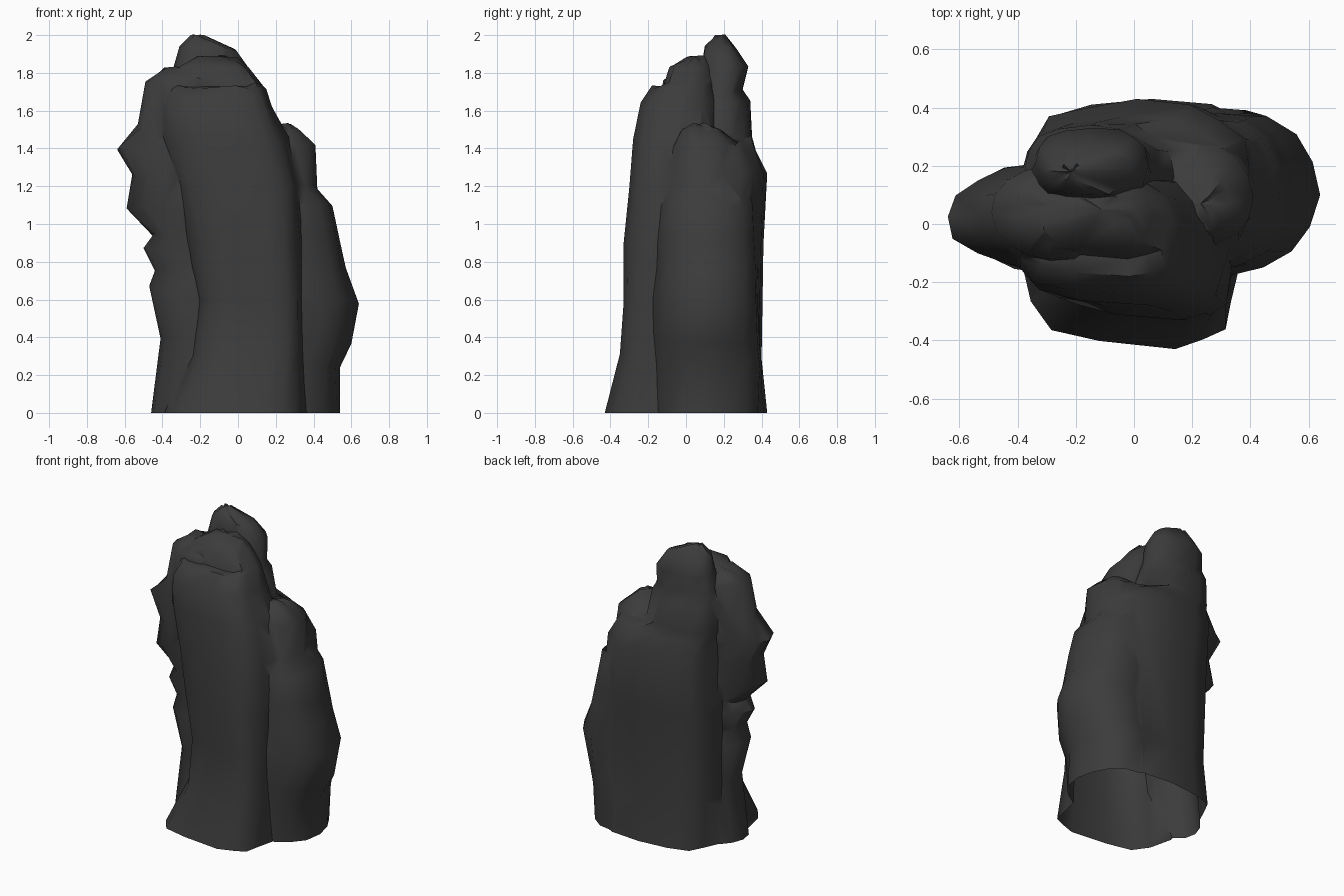
import bpy
import bmesh
import math
import random
from mathutils import Vector

default_cube = bpy.data.objects.get("Cube")
if default_cube:
    bpy.data.objects.remove(default_cube, do_unlink=True)

# Dark stone colour shared by every column
stone = bpy.data.materials.new("dark_stone")
stone.use_nodes = True
stone_colour = (0.045, 0.045, 0.045, 1)
stone.diffuse_color = stone_colour
shader = stone.node_tree.nodes["Principled BSDF"]
shader.inputs["Base Color"].default_value = stone_colour
shader.inputs["Roughness"].default_value = 0.9


def ring_point(angle, left, right, front, back, squareness, lean):
    """Point on a rounded box outline; lean slides the front ridge sideways."""
    c, s = math.cos(angle), math.sin(angle)
    power = 2 / squareness
    px = math.copysign(abs(c) ** power, c)
    py = math.copysign(abs(s) ** power, s)
    x = (left + right) / 2 + px * (right - left) / 2
    y = (front + back) / 2 + py * (back - front) / 2
    return x - lean * py * (1 - abs(px)) * (right - left), y


def rock_column(name, rows, seed, sides=16, squareness=2.6, rough=0.06, lean=0.0):
    """Loft weathered rings, each row being height, left, right, front, back."""
    rng = random.Random(seed)
    bm = bmesh.new()
    flutes = [rng.uniform(-rough, rough / 3) for _ in range(sides)]
    rings = []
    for z, left, right, front, back in rows:
        cx, cy = (left + right) / 2, (front + back) / 2
        ring = []
        for i in range(sides):
            x, y = ring_point(math.tau * i / sides, left, right, front, back, squareness, lean)
            # Keep the outermost points on the outline, wear the others down
            extreme = i % (sides // 4) == 0
            scale = 1 if extreme else 1 + flutes[i] + rng.uniform(-rough, rough) / 2
            lift = 0 if z == 0 else rng.uniform(-rough, rough) / 4
            ring.append(bm.verts.new((cx + (x - cx) * scale, cy + (y - cy) * scale, z + lift)))
        rings.append(ring)
    # Root below the ground, trimmed off after the columns are fused
    root = [bm.verts.new(v.co - Vector((0, 0, 0.1))) for v in rings[0]]
    rings.insert(0, root)
    bm.faces.new(root[::-1])
    for low, high in zip(rings, rings[1:]):
        for i in range(sides):
            j = (i + 1) % sides
            bm.faces.new((low[i], low[j], high[j], high[i]))
    # Blunt crown
    top = rings[-1]
    centre = sum((v.co for v in top), Vector()) / sides
    crown = bm.verts.new((centre.x, centre.y, rows[-1][0] + 0.01))
    for i in range(sides):
        bm.faces.new((top[i], top[(i + 1) % sides], crown))
    mesh = bpy.data.meshes.new(name)
    bm.to_mesh(mesh)
    bm.free()
    mesh.materials.append(stone)
    column = bpy.data.objects.new(name, mesh)
    bpy.context.collection.objects.link(column)
    return column


# Broad slab at the front, flared at the foot and leaning back at the top
front_slab = rock_column("front_slab", [
    (0, -.39, .37, -.43, .2),
    (.3, -.26, .36, -.35, .2),
    (.6, -.23, .36, -.33, .2),
    (.9, -.29, .35, -.33, .2),
    (1.2, -.35, .34, -.3, .2),
    (1.45, -.43, .27, -.28, .2),
    (1.63, -.43, .18, -.24, .2),
    (1.72, -.4, .15, -.18, .18),
    (1.74, -.38, .13, -.12, .17),
    (1.83, -.32, .06, -.09, .15),
    (1.88, -.22, 0, 0, .1),
], seed=3, squareness=2.7, lean=.2)

# Tall column at the back, stepped at the shoulder and carrying the summit
back_column = rock_column("back_column", [
    (0, -.38, .5, -.1, .43),
    (.3, -.37, .48, -.1, .4),
    (.9, -.38, .45, -.1, .41),
    (1.28, -.38, .4, -.1, .43),
    (1.4, -.39, .32, -.05, .37),
    (1.46, -.39, .14, -.03, .35),
    (1.64, -.38, .08, 0, .34),
    (1.7, -.36, .06, .04, .3),
    (1.83, -.34, .05, .08, .33),
    (1.93, -.31, -.01, .1, .27),
    (1.99, -.25, -.18, .15, .21),
], seed=8, squareness=2.6)

# Shorter bulging column on the left
left_column = rock_column("left_column", [
    (0, 0, .54, -.18, .4),
    (.25, 0, .54, -.18, .4),
    (.36, 0, .6, -.18, .39),
    (.59, 0, .64, -.18, .38),
    (.76, 0, .57, -.17, .38),
    (.92, 0, .54, -.17, .37),
    (1.1, 0, .5, -.15, .36),
    (1.2, 0, .42, -.13, .33),
    (1.42, .05, .41, -.08, .27),
    (1.49, .12, .33, -.03, .18),
    (1.52, .18, .28, .02, .12),
], seed=5, squareness=2.15)

# Knobbly column on the right with an overhanging shoulder
right_column = rock_column("right_column", [
    (0, -.46, 0, -.16, .24),
    (.4, -.41, 0, -.16, .22),
    (.67, -.47, 0, -.16, .2),
    (.76, -.44, 0, -.15, .19),
    (.87, -.5, 0, -.16, .19),
    (.95, -.45, 0, -.16, .19),
    (1.08, -.59, 0, -.17, .2),
    (1.25, -.56, 0, -.17, .2),
    (1.4, -.64, 0, -.16, .21),
    (1.53, -.53, 0, -.16, .21),
    (1.75, -.49, -.1, -.12, .2),
    (1.82, -.4, -.18, -.03, .16),
], seed=11, squareness=2.1)

# Fuse the columns into one hollow rock
others = [back_column, left_column, right_column]
for column in others:
    union = front_slab.modifiers.new(column.name, "BOOLEAN")
    union.operation = "UNION"
    union.solver = "EXACT"
    union.object = column
graph = bpy.context.evaluated_depsgraph_get()
fused = bpy.data.meshes.new_from_object(front_slab.evaluated_get(graph))
for column in others + [front_slab]:
    bpy.data.objects.remove(column, do_unlink=True)

# Trim the roots at ground level, leaving the foot open
bm = bmesh.new()
bm.from_mesh(fused)
bmesh.ops.bisect_plane(bm, geom=bm.verts[:] + bm.edges[:] + bm.faces[:],
                       plane_co=(0, 0, 0), plane_no=(0, 0, 1), clear_inner=True)
bm.to_mesh(fused)
bm.free()
rock = bpy.data.objects.new("rock_spire", fused)
bpy.context.collection.objects.link(rock)
bpy.ops.object.select_all(action="DESELECT")
rock.select_set(True)
bpy.context.view_layer.objects.active = rock
bpy.ops.object.shade_smooth_by_angle(angle=math.radians(50))
